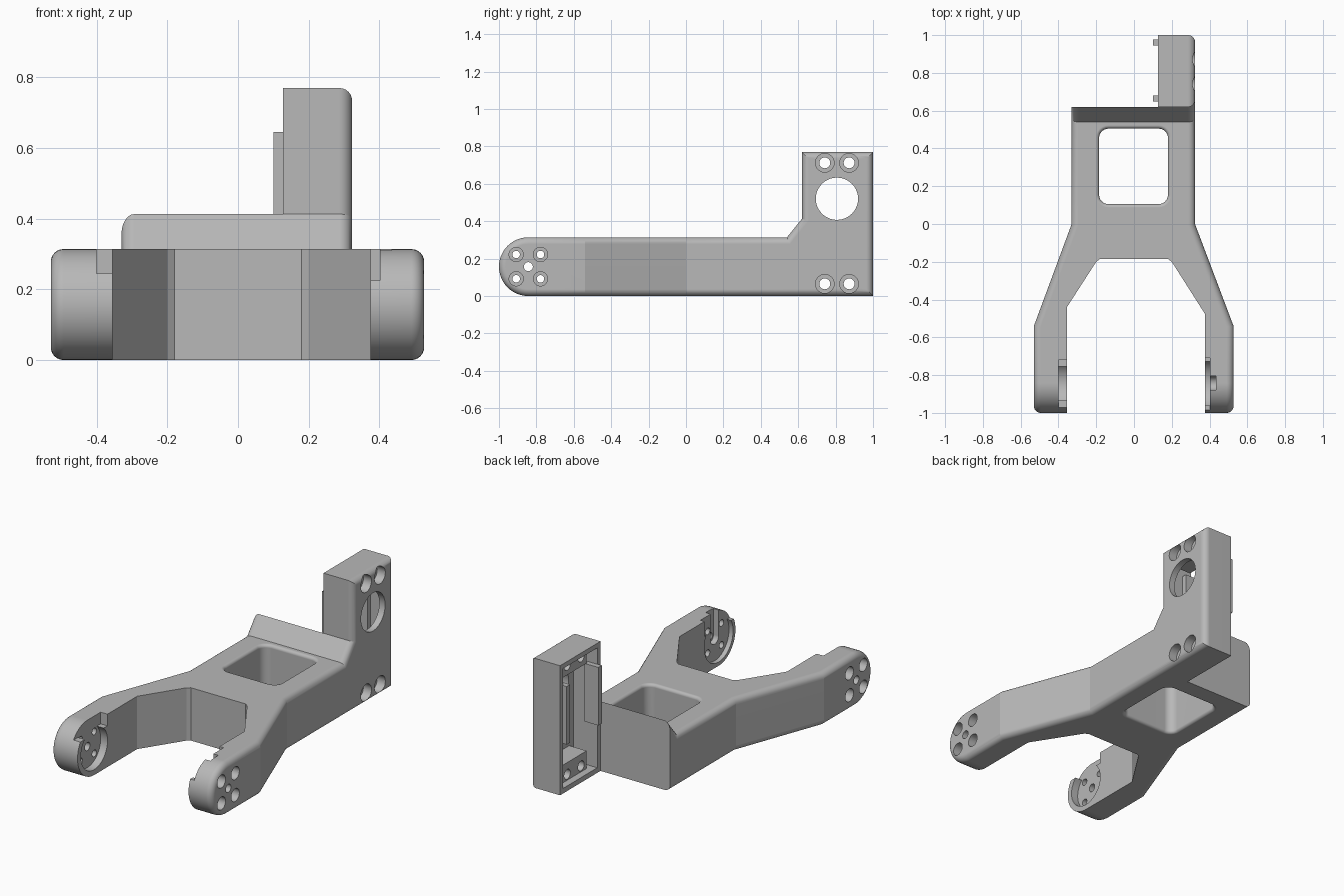
import bpy, bmesh, math
from mathutils import Vector

cube = bpy.data.objects.get("Cube")
if cube:
    bpy.data.objects.remove(cube, do_unlink=True)

grey = bpy.data.materials.new("plain grey")
grey.use_nodes = True
tone = (0.48, 0.48, 0.48, 1)
grey.diffuse_color = tone
grey.node_tree.nodes["Principled BSDF"].inputs["Base Color"].default_value = tone


def prism(name, pts, axis, lo, hi):
    """Extrude an (x, y) outline along z, or a (y, z) outline along x."""
    bm = bmesh.new()
    place = (lambda p, t: (p[0], p[1], t)) if axis == "z" else (lambda p, t: (t, p[0], p[1]))
    low, high = [[bm.verts.new(place(p, t)) for p in pts] for t in (lo, hi)]
    bm.faces.new(low)
    bm.faces.new(high)
    for i in range(len(pts)):
        j = (i + 1) % len(pts)
        bm.faces.new((low[i], low[j], high[j], high[i]))
    bmesh.ops.recalc_face_normals(bm, faces=bm.faces)
    mesh = bpy.data.meshes.new(name)
    bm.to_mesh(mesh)
    bm.free()
    mesh.materials.append(grey)
    ob = bpy.data.objects.new(name, mesh)
    bpy.context.collection.objects.link(ob)
    return ob


def arc(cx, cy, r, start, end, n):
    angles = [math.radians(start + (end - start) * i / n) for i in range(n + 1)]
    return [(cx + r * math.cos(a), cy + r * math.sin(a)) for a in angles]


def rect(a0, a1, b0, b1):
    return [(a0, b0), (a1, b0), (a1, b1), (a0, b1)]


def boolean(target, tool, operation="DIFFERENCE"):
    mod = target.modifiers.new("shape", "BOOLEAN")
    mod.operation, mod.object, mod.solver = operation, tool, "EXACT"
    bpy.context.view_layer.objects.active = target
    bpy.ops.object.modifier_apply(modifier=mod.name)
    bpy.data.objects.remove(tool, do_unlink=True)


def cut_x(pts, lo, hi):
    boolean(body, prism("cutter", pts, "x", lo, hi))


def drill(y, z, r, lo, hi):
    cut_x(arc(y, z, r, 0, 351, 39), lo, hi)


# Fork and bracket: plan outline intersected with the side profile
plan = [(-0.33, 0.62), (-0.33, 0), (-0.53, -0.54), (-0.53, -1.1), (-0.355, -1.1),
        (-0.355, -0.44), (-0.2, -0.2), (-0.18, -0.185), (0.18, -0.185), (0.2, -0.2),
        (0.375, -0.475), (0.375, -1.1), (0.527, -1.1), (0.527, -0.54), (0.323, 0),
        (0.323, 1), (0.128, 1), (0.128, 0.62)]
pivot_y, pivot_z = -0.843, 0.157
side = [(1, 0), (1, 0.77), (0.62, 0.77), (0.62, 0.413), (0.54, 0.314)]
side += arc(pivot_y, pivot_z, pivot_z, 90, 270, 24)
body = prism("fork_bracket", plan, "z", -0.1, 0.9)
boolean(body, prism("side_profile", side, "x", -0.7, 0.7), "INTERSECT")

# Rounded window through the deck
window = []
for cx, cy, start in ((0.13, 0.455, 0), (-0.135, 0.455, 90), (-0.135, 0.155, 180), (0.13, 0.155, 270)):
    window += arc(cx, cy, 0.05, start, start + 90, 6)
boolean(body, prism("window", window, "z", -0.1, 0.6))

# Round the outer side edges, then soften the window rim
bm = bmesh.new()
bm.from_mesh(body.data)
bmesh.ops.remove_doubles(bm, verts=bm.verts, dist=0.0001)
bmesh.ops.dissolve_limit(bm, angle_limit=0.01, verts=bm.verts, edges=bm.edges)
bm.normal_update()


def in_window(co):
    return abs(co.x) < 0.2 and 0.09 < co.y < 0.52


def is_outer(face):
    c = face.calc_center_median()
    inside = all(in_window(v.co) for v in face.verts)
    return abs(face.normal.x) > 0.9 and face.normal.x * c.x > 0 and not inside \
        and max(abs(v.co.x) for v in face.verts) > 0.3 \
        and (c.x > 0 or face.normal.x < 0)


def rounded(edge):
    at_back = all(abs(v.co.y - 0.62) < 0.001 for v in edge.verts) and edge.verts[0].co.x < 0
    return len(edge.link_faces) == 2 and not at_back \
        and sum(is_outer(f) for f in edge.link_faces) == 1


def rim(edge):
    a, b = (v.co for v in edge.verts)
    return in_window(a) and in_window(b) and abs(a.z - b.z) < 0.001


for rule, width, steps in ((rounded, 0.036, 6), (rim, 0.018, 5)):
    bmesh.ops.bevel(bm, geom=[e for e in bm.edges if rule(e)], offset=width, segments=steps,
                    profile=0.5, affect="EDGES", clamp_overlap=False)
bmesh.ops.recalc_face_normals(bm, faces=bm.faces)
bm.to_mesh(body.data)
bm.free()

# Round seats on the inner faces of the arms, open at the top front
for x0, x1, r, sill in ((-0.4, -0.3, 0.125, 0.245), (0.3, 0.402, 0.135, 0.225)):
    drill(pivot_y, pivot_z, r, x0, x1)
    cut_x(rect(-1.1, pivot_y + r - 0.001, sill, 0.5), x0, x1)
# Slot down to the pivot of the left arm
cut_x(arc(pivot_y, pivot_z, 0.037, 180, 360, 12) + [(pivot_y + 0.037, 0.5), (pivot_y - 0.037, 0.5)], 0.3, 0.435)

# Screw holes with counterbores around each pivot
for lo, hi, bore_lo, bore_hi in ((-0.6, -0.3, -0.6, -0.47), (0.3, 0.6, 0.475, 0.6)):
    drill(pivot_y, pivot_z, 0.024, lo, hi)
    for dy in (-0.065, 0.065):
        for dz in (-0.065, 0.065):
            drill(pivot_y + dy, pivot_z + dz, 0.02, lo, hi)
            drill(pivot_y + dy, pivot_z + dz, 0.038, bore_lo, bore_hi)

# Bracket pocket, leaving a screw boss at the top and bottom
cut_x(rect(0.65, 0.972, 0.03, 0.742), 0, 0.17)
cut_x(rect(0.65, 0.972, 0.135, 0.655), 0, 0.285)
cut_x(rect(0.65, 0.69, 0.03, 0.742), 0, 0.285)
drill(0.807, 0.52, 0.113, 0.2, 0.5)
for y in (0.742, 0.872):
    for z in (0.065, 0.712):
        drill(y, z, 0.029, 0, 0.5)
        drill(y, z, 0.05, 0.27, 0.5)

# Clip tabs standing out of the pocket
tabs = [prism(name, rect(y, y + 0.032, 0.3, 0.645), "x", 0.1, 0.19)
        for name, y in (("front_tab", 0.648), ("back_tab", 0.945))]

# Smooth shading with crisp edges
for ob in [body] + tabs:
    bpy.ops.object.select_all(action="DESELECT")
    ob.select_set(True)
    bpy.context.view_layer.objects.active = ob
    bpy.ops.object.shade_smooth_by_angle(angle=math.radians(19))
    ob.modifiers.new("even_normals", "WEIGHTED_NORMAL").keep_sharp = True
